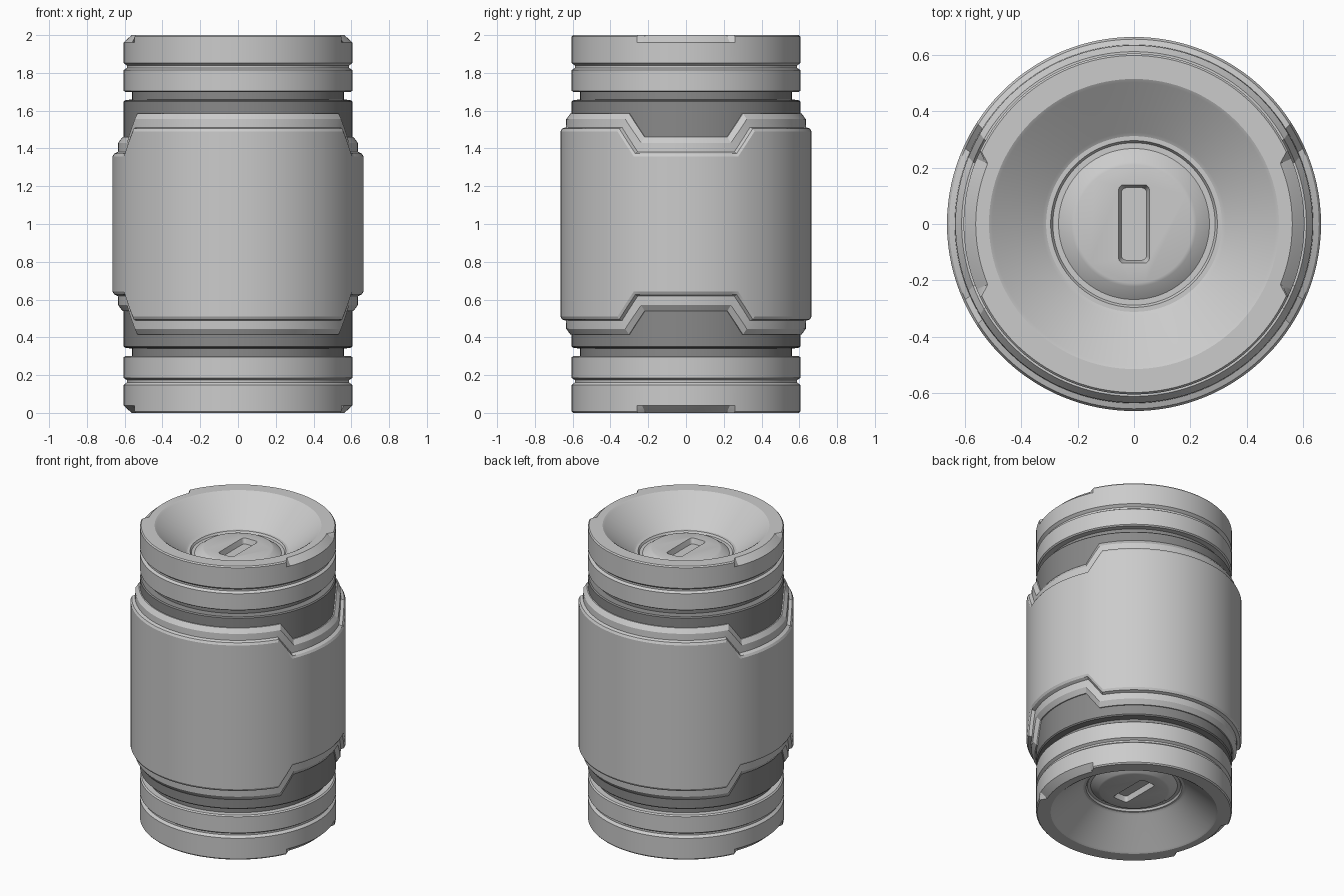
import bpy, bmesh, math
from mathutils import Matrix

if "Cube" in bpy.data.objects:
    bpy.data.objects.remove(bpy.data.objects["Cube"])

N = 128          # columns around the axis
Q = N // 4       # columns per quadrant


def finish(name, bm, angle=25):
    bmesh.ops.recalc_face_normals(bm, faces=bm.faces)
    me = bpy.data.meshes.new(name)
    bm.to_mesh(me)
    bm.free()
    ob = bpy.data.objects.new(name, me)
    bpy.context.collection.objects.link(ob)
    smooth(ob, angle)
    return ob


def smooth(ob, angle=25):
    bpy.ops.object.select_all(action='DESELECT')
    ob.select_set(True)
    bpy.context.view_layer.objects.active = ob
    bpy.ops.object.shade_smooth_by_angle(angle=math.radians(angle))


def skin(rows, point):
    """Join rings of N vertices; point(row, column) gives each position."""
    bm = bmesh.new()
    rings = [[bm.verts.new(point(r, k)) for k in range(N)] for r in rows]
    for a, b in zip(rings, rings[1:]):
        for k in range(N):
            j = (k + 1) % N
            bm.faces.new((a[k], a[j], b[j], b[k]))
    bm.faces.new(rings[0])
    bm.faces.new(rings[-1])
    return bm


def fold(k):
    """Column distance from the nearest side (+x or -x) centre line."""
    k %= N // 2
    return min(k, N // 2 - k)


def lathe_point(row, k):
    # an optional third value is the radius inside the two side notches
    r, z = row[:2]
    if len(row) > 2 and fold(k) <= 8:
        r = row[2]
    a = 2 * math.pi * k / N
    return (r * math.cos(a), r * math.sin(a), z)


# Core with narrow necks, visible between the sleeve and the caps
core_half = [(0.56, 0.28), (0.56, 0.34), (0.598, 0.345), (0.605, 0.352)]
core_rows = core_half + [(r, 2 - z) for r, z in reversed(core_half)]
core = finish("inner_core", skin(core_rows, lathe_point))
dark = bpy.data.materials.new("dark_grey")
dark.diffuse_color = (0.25, 0.25, 0.25, 1)
dark.use_nodes = True
dark.node_tree.nodes["Principled BSDF"].inputs["Base Color"].default_value = dark.diffuse_color
core.data.materials.append(dark)

# Outer sleeve: each row is radius, high edge, low edge, slope start and end angle
edge = [(0.595, 1.585, 1.46, 21.0, 29.5),
        (0.612, 1.585, 1.46, 21.0, 29.5),
        (0.634, 1.555, 1.43, 22.0, 30.5),
        (0.636, 1.512, 1.382, 23.7, 32.2),
        (0.656, 1.505, 1.372, 24.1, 32.6),
        (0.664, 1.490, 1.358, 24.6, 33.1)]
sleeve_rows = edge + [(r, 2 - h, 2 - l, a, b) for r, h, l, a, b in reversed(edge)]


def sleeve_point(row, k):
    r, hi, lo, a1, a2 = row
    f = fold(k)
    if f <= 8:
        a, z = a1 * f / 8, lo
    elif f <= 11:
        t = (f - 8) / 3
        a, z = a1 + (a2 - a1) * t, lo + (hi - lo) * t
    else:
        a, z = a2 + (90 - a2) * (f - 11) / (Q - 11), hi
    a = math.radians(a)
    sx = 1 if k <= Q or k >= 3 * Q else -1
    sy = 1 if k <= 2 * Q else -1
    return (sx * r * math.cos(a), sy * r * math.sin(a), z)


bm = skin(sleeve_rows, sleeve_point)
caps = [f for f in bm.faces if len(f.verts) > 4]
bmesh.ops.delete(bm, geom=caps, context='FACES_ONLY')
finish("outer_sleeve", bm)

# End cap profile: groove, notched rim, dished end, raised centre disc
cap_rows = [(0.596, 1.698), (0.605, 1.705), (0.605, 1.815), (0.588, 1.826),
            (0.588, 1.838), (0.605, 1.852), (0.605, 1.962), (0.605, 1.992, 0.572),
            (0.598, 2.0, 0.562), (0.515, 2.0), (0.503, 1.993), (0.325, 1.832),
            (0.312, 1.825), (0.296, 1.825), (0.288, 1.812), (0.268, 1.812),
            (0.222, 1.846), (0.21, 1.85)]


def slot_cutter():
    # Tapered box with rounded corners
    bm = bmesh.new()
    bmesh.ops.create_cube(bm, size=1)
    for v in bm.verts:
        s = 0.008 if v.co.z < 0 else -0.012
        v.co.x = math.copysign(0.053 - s, v.co.x)
        v.co.y = math.copysign(0.137 - s, v.co.y)
        v.co.z = 1.815 if v.co.z < 0 else 1.885
    uprights = [e for e in bm.edges if abs(e.verts[0].co.z - e.verts[1].co.z) > 0.01]
    bmesh.ops.bevel(bm, geom=uprights, offset=0.018, segments=4, profile=0.5,
                    affect='EDGES')
    ob = finish("slot_cutter", bm)
    ob.hide_render = True
    return ob


top = finish("top_cap", skin(cap_rows, lathe_point))
cutter = slot_cutter()
mod = top.modifiers.new("slot", 'BOOLEAN')
mod.operation = 'DIFFERENCE'
mod.solver = 'EXACT'
mod.object = cutter
bpy.ops.object.select_all(action='DESELECT')
bpy.context.view_layer.objects.active = top
top.select_set(True)
bpy.ops.object.modifier_apply(modifier="slot")
bpy.data.objects.remove(cutter)
smooth(top)

# Bottom cap is the top cap turned over about the middle
bottom = top.copy()
bottom.data = top.data.copy()
bottom.name = "bottom_cap"
bottom.data.transform(Matrix.Translation((0, 0, 2)) @ Matrix.Rotation(math.pi, 4, 'X'))
bpy.context.collection.objects.link(bottom)
